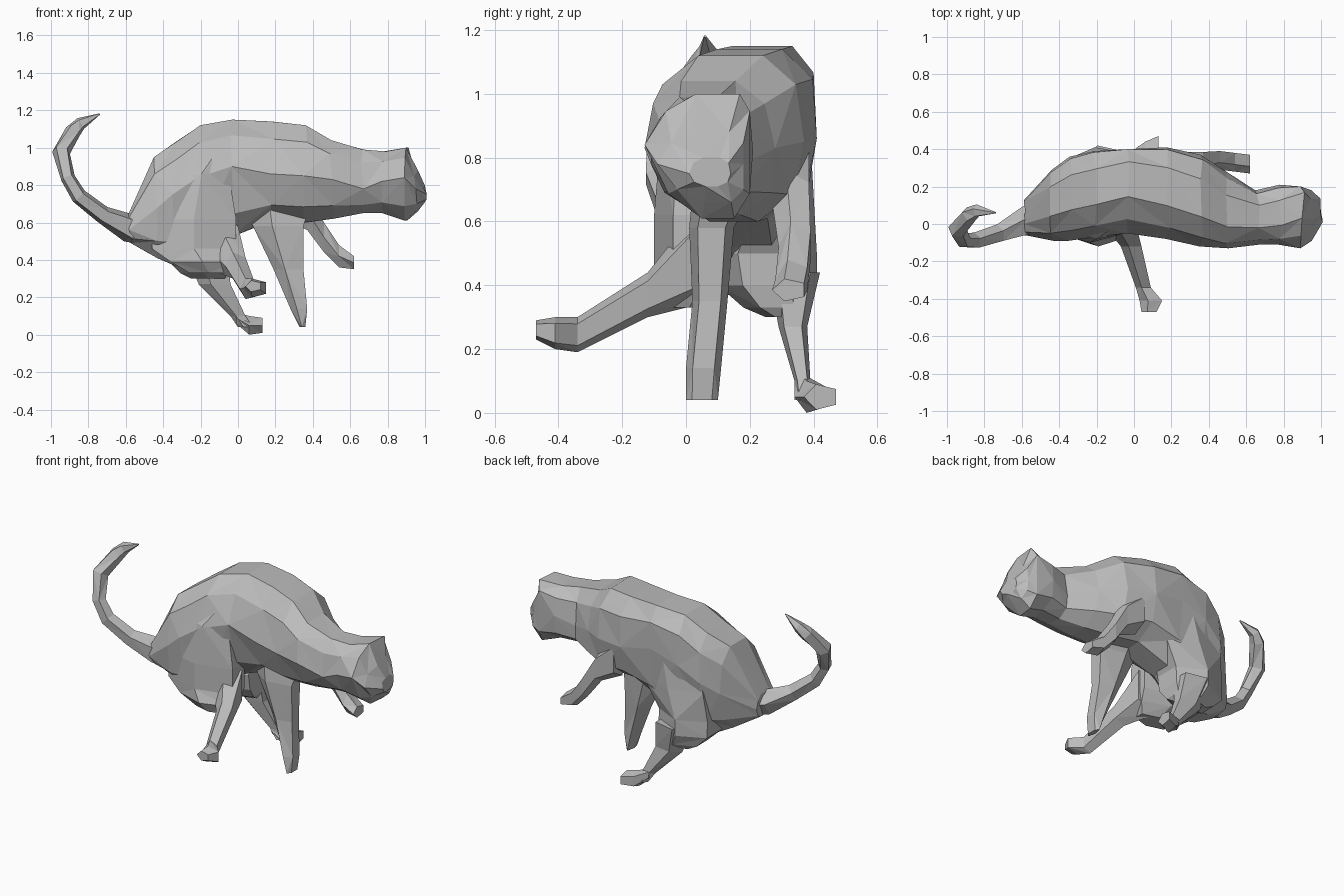
import bpy, bmesh, math, random
from mathutils import Vector

random.seed(4)
if "Cube" in bpy.data.objects:
    bpy.data.objects.remove(bpy.data.objects["Cube"])

grey = bpy.data.materials.new("warm_grey")
grey.use_nodes = True
COLOUR = (0.5, 0.5, 0.5, 1)
grey.diffuse_color = COLOUR
grey.node_tree.nodes["Principled BSDF"].inputs["Base Color"].default_value = COLOUR


def skin(name, rings):
    """Join rings of points into a closed, flat shaded, triangulated mesh."""
    bm = bmesh.new()
    loops = [[bm.verts.new(p) for p in ring] for ring in rings]
    n = len(loops[0])
    for i, (a, b) in enumerate(zip(loops, loops[1:])):
        for k in range(n):
            j = (k + 1) % n
            if (i + k) % 2:
                bm.faces.new((a[k], a[j], b[j]))
                bm.faces.new((a[k], b[j], b[k]))
            else:
                bm.faces.new((a[k], a[j], b[k]))
                bm.faces.new((a[j], b[j], b[k]))
    bm.faces.new(loops[0][::-1])
    bm.faces.new(loops[-1])
    bmesh.ops.recalc_face_normals(bm, faces=bm.faces)
    mesh = bpy.data.meshes.new(name)
    bm.to_mesh(mesh)
    bm.free()
    mesh.materials.append(grey)
    obj = bpy.data.objects.new(name, mesh)
    bpy.context.scene.collection.objects.link(obj)


def ridged(name, sections, sides=10):
    """Sections: x, y range, z range, height of widest point, y of spine, y of belly."""
    rings = []
    for x, y0, y1, z0, z1, mid, spine, belly in sections:
        ring = []
        for k in range(sides):
            ang = 2 * math.pi * k / sides
            c, s = math.cos(ang), math.sin(ang)
            u = math.copysign(abs(c) ** (0.75 if s > 0 else 1.0), c)
            v = abs(s) ** 0.85 / math.sin(0.4 * math.pi) ** 0.85
            centre = (y0 + y1) / 2
            lean = (spine if s > 0 else belly) - centre
            z = mid + v * ((z1 if s > 0 else z0) - mid)
            y = min(max(centre + u * (y1 - y0) / 2 + lean * v, y0), y1)
            ring.append((x + random.uniform(-.012, .012), y, z))
        rings.append(ring)
    skin(name, rings)


def loft(name, axis, sections, sides=6):
    """Sections: position on the axis, low/high of the other two axes."""
    angles = [2 * math.pi * (k + 0.5) / sides for k in range(sides)]
    us, vs = [[f(a) for a in angles] for f in (math.cos, math.sin)]

    def spread(values, low, high):
        lo, hi = min(values), max(values)
        return [low + (v - lo) / (hi - lo) * (high - low) for v in values]

    rings = []
    for t, a0, a1, b0, b1 in sections:
        pairs = zip(spread(us, a0, a1), spread(vs, b0, b1))
        rings.append([{"x": (t, a, b), "y": (a, t, b), "z": (a, b, t)}[axis]
                      for a, b in pairs])
    skin(name, rings)


def tube(name, path, sides=5):
    """Path: x, y, z, radius."""
    pts = [Vector(p[:3]) for p in path]
    rings = []
    for i, p in enumerate(pts):
        t = (pts[min(i + 1, len(pts) - 1)] - pts[max(i - 1, 0)]).normalized()
        n = (Vector((0, 1, 0)) - t * t.y).normalized()
        m = t.cross(n)
        angles = [2 * math.pi * k / sides for k in range(sides)]
        rings.append([p + path[i][3] * (math.cos(a) * n + math.sin(a) * m) for a in angles])
    skin(name, rings)


# Arched torso running into neck, head and blunt muzzle
ridged("body_and_head", [
    (-.58, -.06, .13, .49, .64, .56, .04, .04),
    (-.44, -.09, .29, .41, .95, .68, .12, .08),
    (-.34, -.09, .36, .37, 1.03, .75, .17, .12),
    (-.21, -.07, .39, .40, 1.12, .84, .20, .16),
    (-.03, -.05, .40, .52, 1.15, .90, .24, .20),
    (.18, -.08, .41, .61, 1.14, .86, .20, .18),
    (.36, -.12, .37, .60, 1.12, .85, .14, .15),
    (.50, -.13, .28, .62, 1.04, .83, .07, .11),
    (.66, -.11, .18, .65, .99, .78, .04, .07),
    (.78, -.11, .21, .65, .98, .82, .06, .08),
    (.90, -.13, .20, .61, 1.0, .84, .10, .10),
    (.95, -.09, .18, .66, .88, .78, .08, .10),
    (1.0, .01, .14, .71, .80, .75, .08, .08),
])

# Hind legs
loft("right_haunch", "z", [
    (1.05, -.14, .01, .02, .12),
    (.86, -.34, -.05, -.08, .14),
    (.62, -.46, -.01, -.10, .14),
    (.46, -.46, -.01, -.10, .14),
    (.39, -.36, -.02, -.12, .10),
    (.33, -.26, -.05, -.08, .04),
])
loft("right_hind_leg", "y", [
    (.04, -.20, .0, .34, .64),
    (-.12, -.07, .04, .30, .44),
    (-.34, .01, .09, .19, .30),
    (-.41, .03, .15, .20, .30),
    (-.47, .04, .12, .23, .29),
], sides=5)
loft("left_haunch", "z", [
    (.86, -.32, .10, .22, .39),
    (.68, -.36, .06, .18, .40),
    (.50, -.38, -.04, .08, .41),
    (.40, -.38, -.04, .10, .41),
    (.33, -.31, -.05, .18, .39),
    (.30, -.25, -.07, .25, .37),
])
loft("left_hind_leg", "z", [
    (.44, -.28, -.06, .26, .42),
    (.27, -.21, -.04, .29, .38),
    (.10, -.04, .04, .34, .39),
    (.04, .0, .08, .34, .42),
], sides=5)
loft("left_hind_paw", "x", [
    (-.01, .34, .39, .06, .12),
    (.06, .34, .44, .0, .10),
    (.13, .37, .47, .01, .09),
], sides=5)

# Front legs
loft("right_front_leg", "z", [
    (.68, .04, .38, .02, .20),
    (.58, .08, .35, .01, .15),
    (.35, .19, .35, .02, .13),
    (.14, .28, .37, .0, .11),
    (.04, .33, .36, .0, .10),
], sides=5)
loft("left_front_leg", "x", [
    (.24, .24, .385, .62, .88),
    (.37, .27, .385, .56, .76),
    (.46, .29, .39, .44, .60),
    (.54, .28, .38, .36, .48),
    (.62, .27, .37, .35, .42),
], sides=5)

# Curled tail
tube("tail", [
    (-.46, .06, .57, .10),
    (-.58, .01, .57, .08),
    (-.72, -.05, .64, .05),
    (-.85, -.09, .74, .045),
    (-.91, -.09, .84, .04),
    (-.945, -.03, .98, .05),
    (-.88, .05, 1.09, .045),
    (-.84, .07, 1.13, .035),
    (-.74, .06, 1.18, .004),
])
